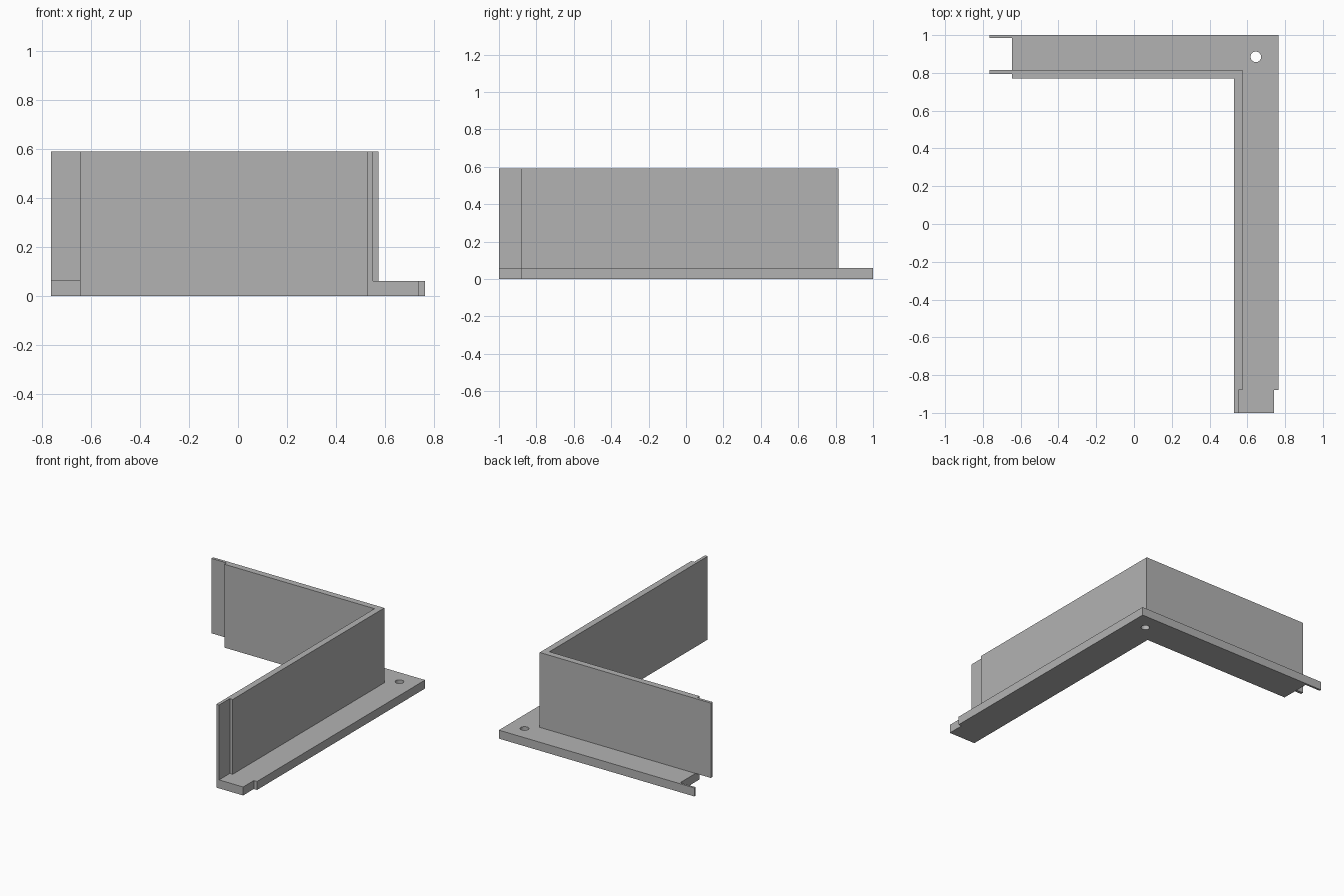
import bpy
import bmesh

old = bpy.data.objects.get("Cube")
if old:
    bpy.data.objects.remove(old, do_unlink=True)

grey = bpy.data.materials.new("plain grey")
grey.use_nodes = True
colour = (0.45, 0.45, 0.45, 1)
grey.diffuse_color = colour
grey.node_tree.nodes["Principled BSDF"].inputs["Base Color"].default_value = colour

FLOOR, TOP = 0.06, 0.59          # flange thickness and overall height
INX, OUTX = 0.53, 0.765          # inner and outer edge of the side leg
INY, OUTY = 0.77, 1.0            # inner and outer edge of the back leg
END_X, END_Y = -0.645, -0.88     # where the joint tabs begin
TIP_X, TIP_Y = -0.765, -1.0      # where the joint tabs end


def extrude_outline(name, outline, z0, z1):
    """Prism made from a flat outline."""
    bm = bmesh.new()
    face = bm.faces.new([bm.verts.new((x, y, z0)) for x, y in outline])
    up = bmesh.ops.extrude_face_region(bm, geom=[face])["geom"]
    for v in up:
        if isinstance(v, bmesh.types.BMVert):
            v.co.z = z1
    bmesh.ops.recalc_face_normals(bm, faces=bm.faces)
    mesh = bpy.data.meshes.new(name)
    bm.to_mesh(mesh)
    bm.free()
    mesh.materials.append(grey)
    obj = bpy.data.objects.new(name, mesh)
    bpy.context.collection.objects.link(obj)
    return obj


# L-shaped flange with a stepped front end and a thin lip at the back left
flange = extrude_outline("base_flange", [
    (INX, TIP_Y), (0.74, TIP_Y), (0.74, END_Y), (OUTX, END_Y),
    (OUTX, OUTY), (TIP_X, OUTY), (TIP_X, 0.985), (END_X, 0.985),
    (END_X, INY), (INX, INY)], 0, FLOOR)

# L-shaped wall, thinned at its front end
WALL_X, WALL_Y = 0.575, 0.815
extrude_outline("upright_wall", [
    (INX, TIP_Y), (0.552, TIP_Y), (0.552, END_Y), (WALL_X, END_Y),
    (WALL_X, WALL_Y), (TIP_X, WALL_Y), (TIP_X, 0.795), (END_X, 0.795),
    (END_X, INY), (INX, INY)], FLOOR, TOP)

# Screw hole through the flange corner
bpy.ops.mesh.primitive_cylinder_add(vertices=32, radius=0.028, depth=0.3,
                                    location=(0.645, 0.885, FLOOR / 2))
cutter = bpy.context.object
cutter.name = "hole_cutter"
cutter.data.materials.append(grey)
cutter.hide_render = True
cutter.hide_viewport = True
cut = flange.modifiers.new("screw hole", "BOOLEAN")
cut.operation = "DIFFERENCE"
cut.solver = "EXACT"
cut.object = cutter
